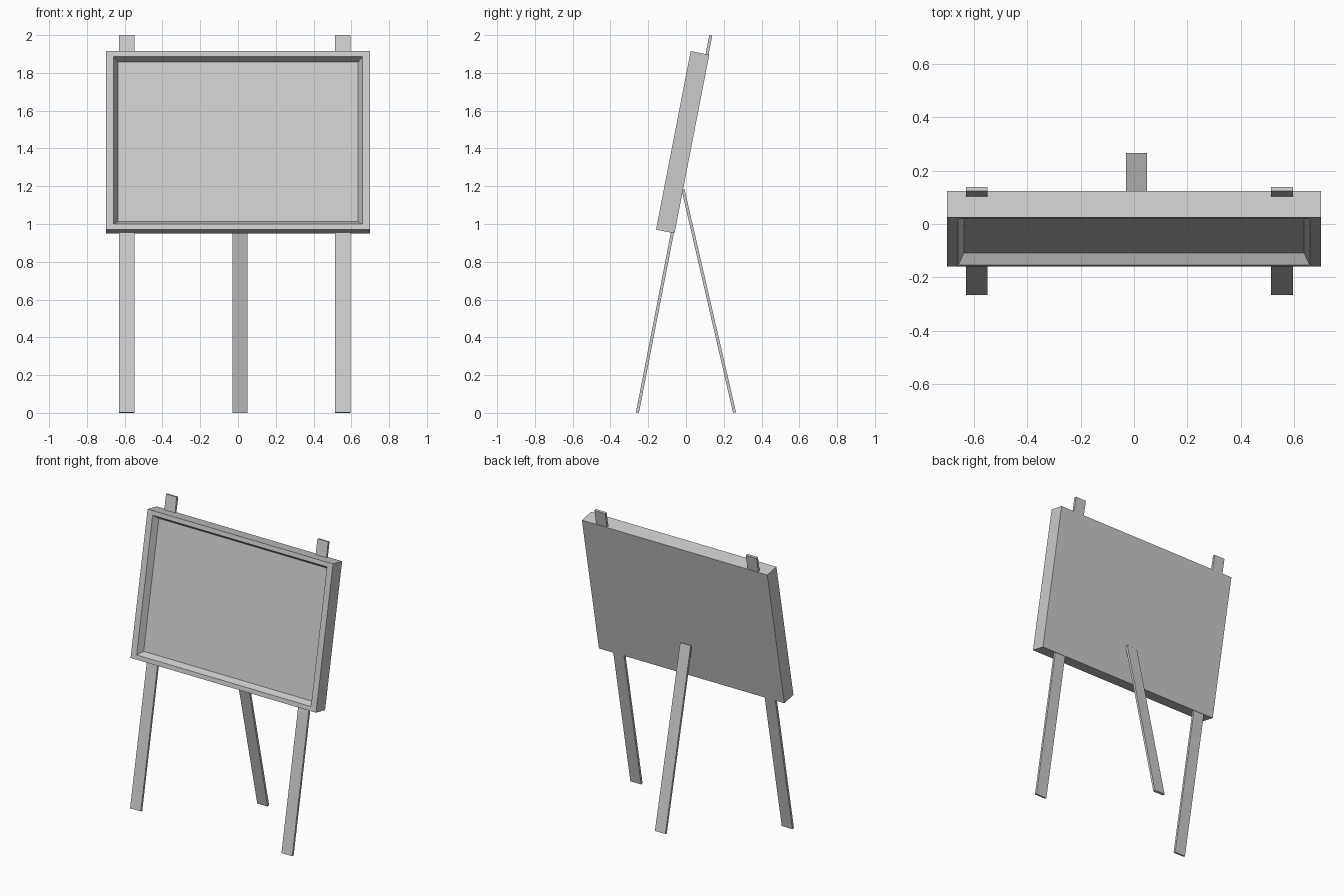
import bpy, bmesh
from math import radians, sin, cos
from mathutils import Vector

if "Cube" in bpy.data.objects:
    bpy.data.objects.remove(bpy.data.objects["Cube"])

LEAN = radians(11)        # backward lean of board and front legs
PROP = radians(13)        # forward lean of the rear leg


def box(name, size, loc, angle, edit=None):
    """Box of given size, tilted about x (positive = top leans forward)."""
    bm = bmesh.new()
    bmesh.ops.create_cube(bm, size=1)
    bmesh.ops.scale(bm, vec=size, verts=bm.verts)
    if edit:
        edit(bm)
    bmesh.ops.recalc_face_normals(bm, faces=bm.faces)
    mesh = bpy.data.meshes.new(name)
    bm.to_mesh(mesh)
    bm.free()
    ob = bpy.data.objects.new(name, mesh)
    bpy.context.collection.objects.link(ob)
    ob.location = loc
    ob.rotation_euler.x = angle
    return ob


# Display board with a recessed, bevel-walled front panel
W, D, H = 1.4, 0.1, 0.963


def recess(bm):
    front = min(bm.faces, key=lambda f: f.calc_center_median().y)
    # (half width, half height, depth behind the front) of each nested ring
    for hw, hh, depth in ((0.658, 0.452, 0.0), (0.636, 0.43, 0.041)):
        bmesh.ops.inset_region(bm, faces=[front], thickness=0.01)
        for v in front.verts:
            v.co = Vector((hw if v.co.x > 0 else -hw, -D / 2 + depth,
                           hh if v.co.z > 0 else -hh))


board_loc = (0, -0.067 + D / 2 * cos(LEAN), 1.4425 - D / 2 * sin(LEAN))
box("board", (W, D, H), board_loc, -LEAN, recess)

# Two long front legs running up inside the board and out of its top
T = 0.016
for side, x in (("left", -0.589), ("right", 0.554)):
    box("front_leg_" + side, (0.081, T, 2.034), (x, -0.063, 1.0), -LEAN)

# Rear prop leg
L = 1.212
box("rear_leg", (0.079, T, L),
    (0.01, 0.257 - L / 2 * sin(PROP), T / 2 * sin(PROP) + L / 2 * cos(PROP)), PROP)
